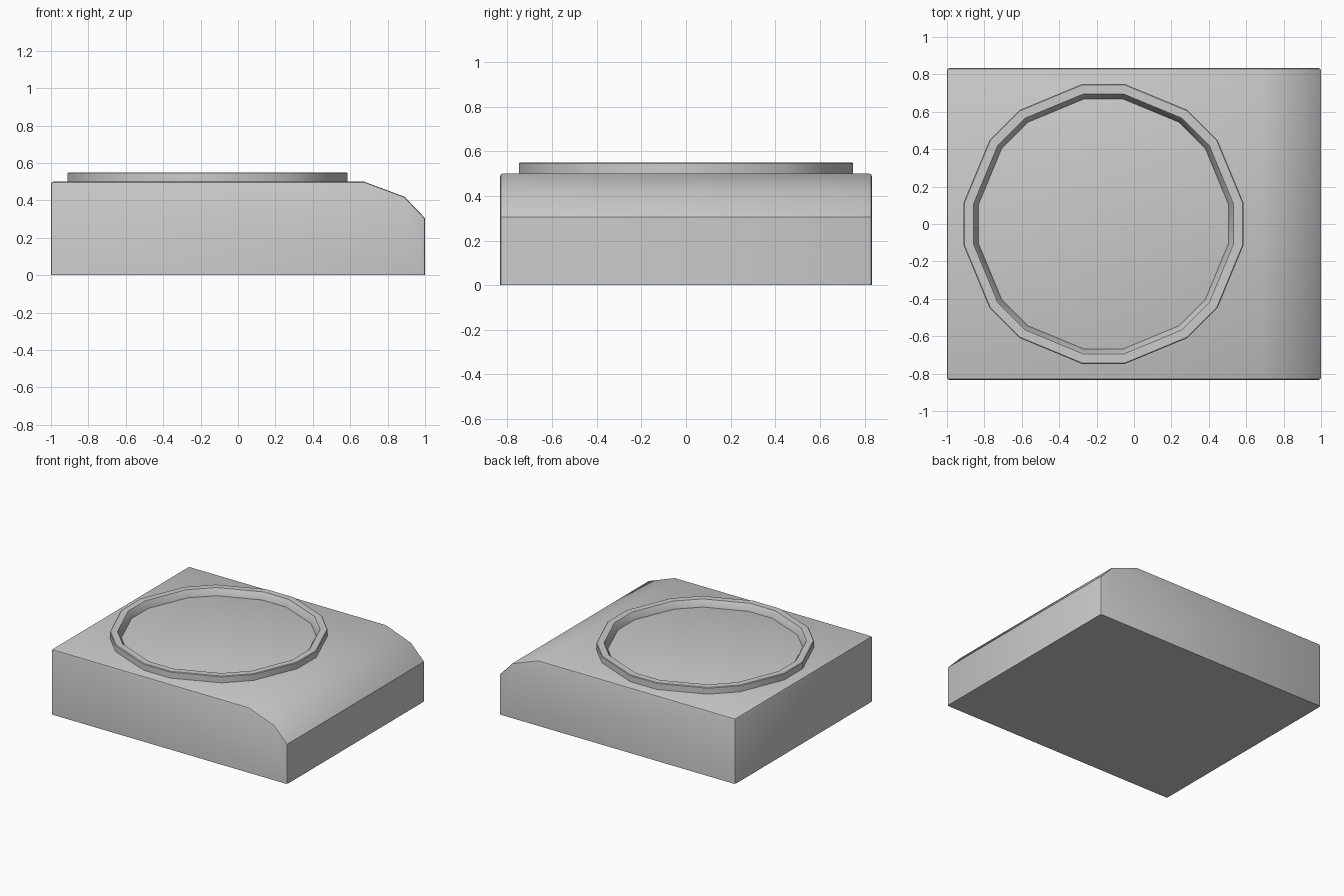
import bpy, bmesh
from math import sin, cos, radians

if "Cube" in bpy.data.objects:
    bpy.data.objects.remove(bpy.data.objects["Cube"])


def finish(name, bm):
    bmesh.ops.recalc_face_normals(bm, faces=bm.faces)
    mesh = bpy.data.meshes.new(name)
    bm.to_mesh(mesh)
    bm.free()
    obj = bpy.data.objects.new(name, mesh)
    bpy.context.collection.objects.link(obj)
    bpy.ops.object.select_all(action='DESELECT')
    obj.select_set(True)
    bpy.context.view_layer.objects.active = obj
    bpy.ops.object.shade_smooth_by_angle(angle=radians(30))
    return obj


# Block body: side profile with a rounded-off right edge, extruded along y
HALF_DEPTH = 0.833
profile = [(-1, 0), (1, 0), (1, 0.305), (0.89, 0.42), (0.675, 0.5), (-1, 0.5)]
bm = bmesh.new()
face = bm.faces.new([bm.verts.new((x, -HALF_DEPTH, z)) for x, z in profile])
ext = bmesh.ops.extrude_face_region(bm, geom=[face])
moved = [g for g in ext['geom'] if isinstance(g, bmesh.types.BMVert)]
bmesh.ops.translate(bm, verts=moved, vec=(0, 2 * HALF_DEPTH, 0))
bmesh.ops.recalc_face_normals(bm, faces=bm.faces)
# soften the sharp edges except the bottom rim
sharp = [e for e in bm.edges
         if e.calc_face_angle() > radians(60) and max(v.co.z for v in e.verts) > 0.01]
bmesh.ops.bevel(bm, geom=sharp, offset=0.012, offset_type='OFFSET',
                segments=2, profile=0.5, affect='EDGES')
finish("block_body", bm)

# Raised rim: an octagon with cut corners, swept with a sloped inner wall
CENTER_X = -0.163
section = [(0.757, 0.48), (0.757, 0.546), (0.752, 0.55), (0.704, 0.55),
           (0.677, 0.502), (0.677, 0.48)]
angles = [radians(45 * k + d) for k in range(8) for d in (-8.6, 8.6)]
bm = bmesh.new()
rings = [[bm.verts.new((CENTER_X + r * cos(a), r * sin(a), z)) for r, z in section]
         for a in angles]
n = len(section)
for i, ring in enumerate(rings):
    nxt = rings[(i + 1) % len(rings)]
    for j in range(n):
        k = (j + 1) % n
        bm.faces.new((ring[j], nxt[j], nxt[k], ring[k]))
finish("raised_rim", bm)
